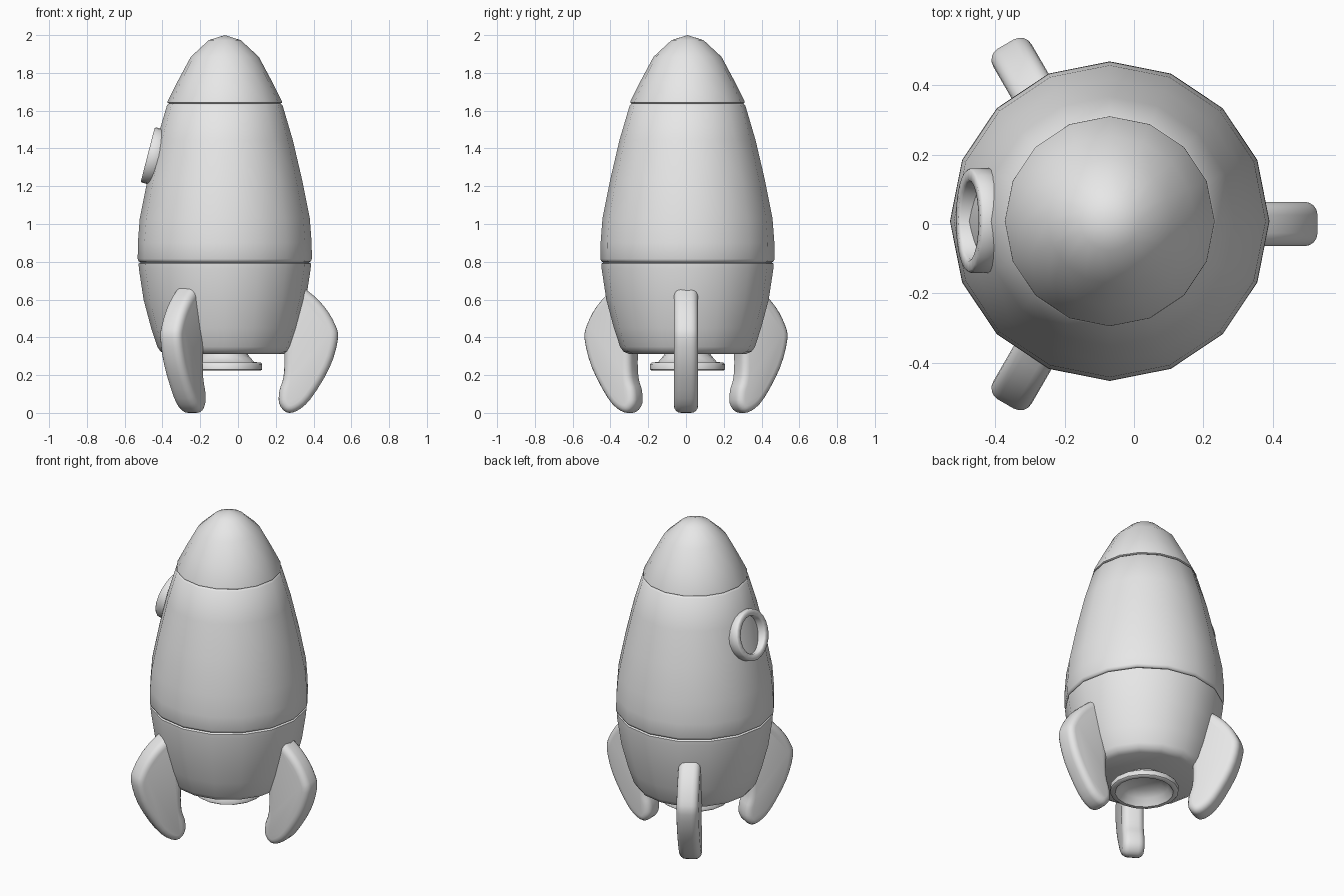
import bpy, bmesh, math
from mathutils import Vector, Matrix

cube = bpy.data.objects.get("Cube")
if cube:
    bpy.data.objects.remove(cube, do_unlink=True)

AXIS = Vector((-0.07, 0.008, 0))   # centre line of the hull
SIDES = 16

grey = bpy.data.materials.new("plain_grey")
grey.use_nodes = True
GREY = (0.8, 0.8, 0.8, 1)
grey.diffuse_color = GREY
grey.node_tree.nodes["Principled BSDF"].inputs["Base Color"].default_value = GREY


def finish(bm, name, angle=50):
    bmesh.ops.recalc_face_normals(bm, faces=bm.faces)
    mesh = bpy.data.meshes.new(name)
    bm.to_mesh(mesh)
    bm.free()
    mesh.materials.append(grey)
    obj = bpy.data.objects.new(name, mesh)
    bpy.context.collection.objects.link(obj)
    bpy.ops.object.select_all(action='DESELECT')
    obj.select_set(True)
    bpy.context.view_layer.objects.active = obj
    bpy.ops.object.shade_smooth_by_angle(angle=math.radians(angle))
    return obj


def lathe(name, profile, sides=SIDES, closed=False, angle=50):
    """Spin (radius, height) points about the z axis."""
    bm = bmesh.new()
    verts = [bm.verts.new((r, 0, z)) for r, z in profile]
    pairs = list(zip(verts, verts[1:] + verts[:1]))
    edges = [bm.edges.new(p) for p in (pairs if closed else pairs[:-1])]
    bmesh.ops.spin(bm, geom=verts + edges, axis=(0, 0, 1), cent=(0, 0, 0),
                   angle=math.tau, steps=sides, use_duplicate=False)
    bmesh.ops.remove_doubles(bm, verts=bm.verts, dist=0.0005)
    obj = finish(bm, name, angle)
    obj.location = AXIS
    return obj


def smooth_loop(points, steps):
    """Closed Catmull-Rom curve through the points."""
    pts = [Vector(p) for p in points]
    n, out = len(pts), []
    for i in range(n):
        a, b, c, d = (pts[(i + k - 1) % n] for k in range(4))
        for s in range(steps):
            t = s / steps
            out.append(0.5 * (2 * b + (c - a) * t + (2 * a - 5 * b + 4 * c - d) * t * t
                              + (3 * b - a - 3 * c + d) * t ** 3))
    return out


# Hull in three sections, with narrow grooves between them
lathe("nose_cone", [(0, 2.0), (0.085, 1.973), (0.18, 1.885), (0.247, 1.76),
                    (0.302, 1.65), (0.303, 1.642), (0.292, 1.636), (0, 1.636)])
lathe("upper_hull", [(0, 1.637), (0.295, 1.637), (0.306, 1.628), (0.36, 1.445),
                     (0.408, 1.24), (0.45, 1.03), (0.46, 0.9), (0.461, 0.815),
                     (0.456, 0.802), (0.445, 0.797), (0, 0.797)])
lathe("lower_hull", [(0, 0.797), (0.445, 0.797), (0.456, 0.79), (0.455, 0.765),
                     (0.43, 0.6), (0.39, 0.45), (0.357, 0.35), (0.34, 0.325),
                     (0.31, 0.312), (0, 0.312)])

# Exhaust nozzle with a hollow bell
lathe("nozzle", [(0.11, 0.33), (0.125, 0.305), (0.155, 0.27), (0.19, 0.266),
                 (0.198, 0.258), (0.198, 0.23), (0.19, 0.224), (0.168, 0.224),
                 (0.14, 0.265), (0.1, 0.295), (0, 0.3)])

# Porthole ring tilted to follow the hull
ring = lathe("porthole_ring", [(0.112, -0.07), (0.145, -0.07), (0.151, -0.062),
                               (0.151, -0.007), (0.145, 0), (0.118, 0), (0.112, -0.007)],
             sides=24, closed=True)
normal = Vector((-0.968, 0, 0.25))
ring.rotation_euler = normal.to_track_quat('Z', 'Y').to_euler()
ring.location = (-0.478, AXIS.y + 0.002, 1.367)

# Three rounded fins; outline is (distance from axis, height)
OUTLINE = [(0.36, 0.68), (0.44, 0.645), (0.525, 0.565), (0.583, 0.47), (0.599, 0.39),
           (0.555, 0.24), (0.455, 0.075), (0.38, 0.01), (0.325, 0.004), (0.288, 0.05),
           (0.29, 0.12), (0.311, 0.19), (0.315, 0.31), (0.3, 0.5)]
HALF, ROUND, ARC = 0.064, 0.038, 4


def fin(name, angle):
    loop = smooth_loop(OUTLINE, 3)
    n = len(loop)
    inward = []
    for i in range(n):
        t = (loop[(i + 1) % n] - loop[i - 1]).normalized()
        inward.append(Vector((t.y, -t.x)))
    # Rounded rim: quarter arcs on both sides of the slab
    rim = []
    for k in range(ARC + 1):
        a = math.pi / 2 * k / ARC
        rim.append((ROUND * (1 - math.sin(a)), HALF - ROUND + ROUND * math.cos(a)))
    rim += [(inset, -y) for inset, y in reversed(rim)]
    bm = bmesh.new()
    rows = [[bm.verts.new((p.x + d.x * inset, y, max(p.y + d.y * inset, 0)))
             for p, d in zip(loop, inward)] for inset, y in rim]
    for r0, r1 in zip(rows, rows[1:]):
        for i in range(n):
            j = (i + 1) % n
            bm.faces.new((r0[i], r0[j], r1[j], r1[i]))
    bm.faces.new(rows[0])
    bm.faces.new(rows[-1])
    bmesh.ops.transform(bm, matrix=Matrix.Rotation(angle, 4, 'Z'), verts=bm.verts)
    obj = finish(bm, name, 60)
    obj.location = (AXIS.x, 0, 0)


for label, turn in (("left_fin", 0), ("back_right_fin", 120), ("front_right_fin", 240)):
    fin(label, math.radians(turn))
